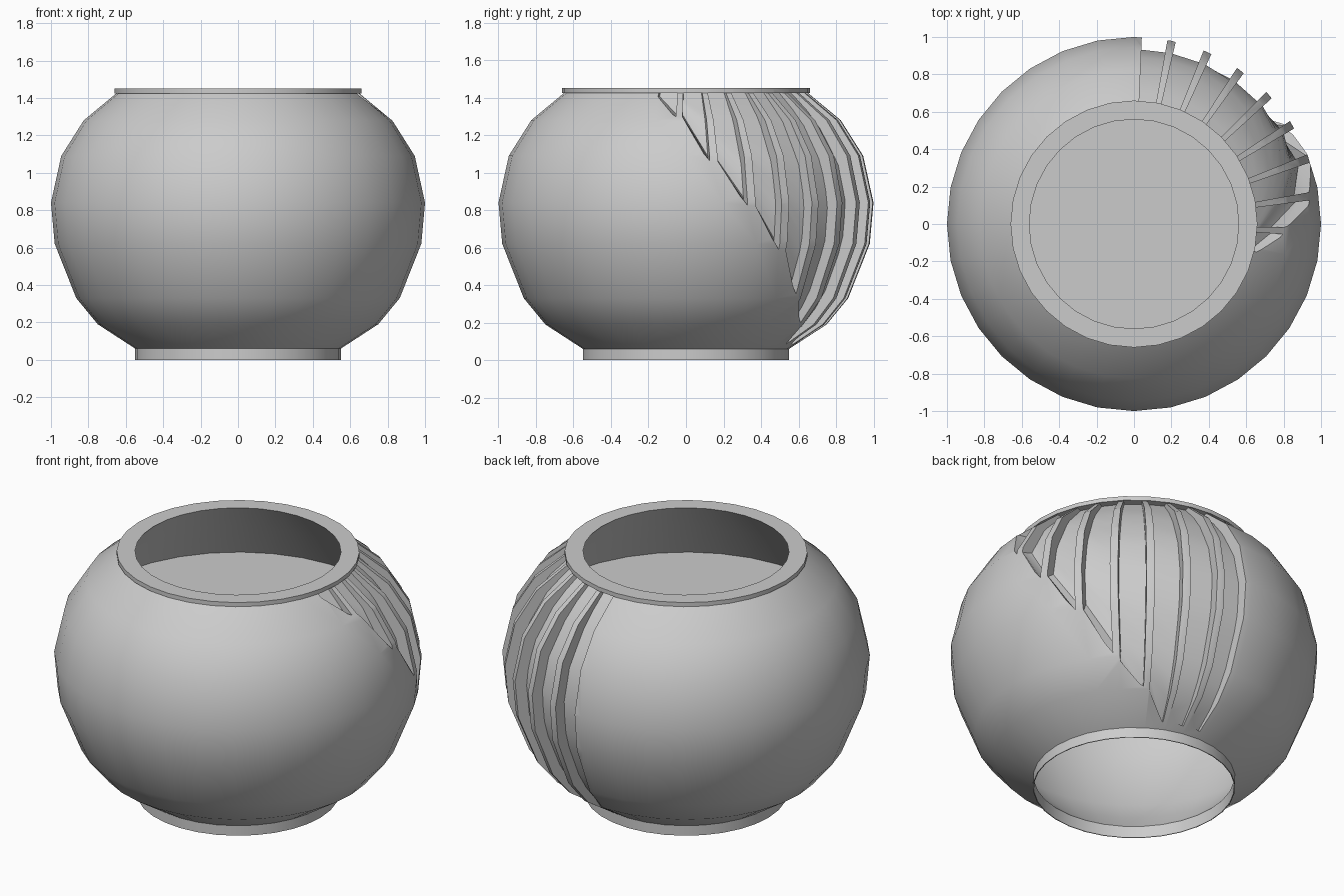
import bpy, bmesh, math

if "Cube" in bpy.data.objects:
    bpy.data.objects.remove(bpy.data.objects["Cube"])

SIDES = 32
RIM_Z = 1.43

# Closed wall profile (radius, z): inside of hollow base, foot, body, rim, neck, inner floor
PROFILE = [(0, 1.02), (.87, 1.02), (.905, .84), (.88, .62), (.765, .33), (.66, .19),
           (.545, .07), (.545, 0), (.55, 0), (.55, .06),
           (.75, .19), (.865, .33), (.98, .62), (1, .84), (.945, 1.09),
           (.825, 1.28), (.65, 1.425), (.66, 1.425), (.66, 1.45),
           (.56, 1.45), (.71, 1.27), (.87, 1.04), (0, 1.04)]

# Floor of the carved slots (radius, z)
RECESS = [(.53, .06), (.69, .19), (.80, .33), (.915, .62), (.935, .84),
          (.89, 1.05), (.76, 1.28), (.60, 1.44)]


def recess_radius(z):
    for (r0, z0), (r1, z1) in zip(RECESS, RECESS[1:]):
        if z <= z1:
            return r0 + (r1 - r0) * (z - z0) / (z1 - z0)
    return RECESS[-1][0]


def polar(r, deg, z):
    a = math.radians(deg)
    return (r * math.cos(a), r * math.sin(a), z)


def finish(bm, name):
    bmesh.ops.recalc_face_normals(bm, faces=bm.faces)
    mesh = bpy.data.meshes.new(name)
    bm.to_mesh(mesh)
    bm.free()
    obj = bpy.data.objects.new(name, mesh)
    bpy.context.collection.objects.link(obj)
    return obj


def lathe(name, profile):
    bm = bmesh.new()
    rings = []
    for r, z in profile:
        if r == 0:
            rings.append([bm.verts.new((0, 0, z))] * SIDES)
        else:
            rings.append([bm.verts.new(polar(r, 360 * i / SIDES, z)) for i in range(SIDES)])
    for a, b in zip(rings, rings[1:]):
        for i in range(SIDES):
            j = (i + 1) % SIDES
            corners = list(dict.fromkeys([a[i], a[j], b[j], b[i]]))
            bm.faces.new(corners)
    return finish(bm, name)


# Slot cutters: wedges whose pointed lower ends follow a falling diagonal
def add_slot(bm, deg0, deg1, rows=14):
    top = RIM_Z - .005

    def low(deg):
        return max(.085, .74 - .01 * deg, 1.22 - .0205 * deg)
    high_end = min(low(deg0) + (.05 if deg0 < 40 else .01), top - .02)
    levels = []
    for k in range(rows + 1):
        ring = []
        for deg, z0, radii in ((deg0, high_end, (0, 1)), (deg1, low(deg1), (1, 0))):
            z = z0 + (top - z0) * k / rows
            lip = .055 if k == 0 and deg == deg0 else 0
            for outer in radii:
                r = 1.2 if outer else recess_radius(z) + lip
                ring.append(bm.verts.new(polar(r, deg, z)))
        levels.append(ring)
    for a, b in zip(levels, levels[1:]):
        for i in range(4):
            j = (i + 1) % 4
            bm.faces.new((a[i], a[j], b[j], b[i]))
    bm.faces.new(levels[0][::-1])
    bm.faces.new(levels[-1])


bowl = lathe("bowl", PROFILE)

cut = bmesh.new()
STEP, HALF_RIB = 11.57, 1.3
for k in range(9):
    rib = 78.4 - STEP * (k - 1)          # rib on the upper side of the slot
    top = 87.6 if k == 0 else rib - HALF_RIB
    add_slot(cut, rib - STEP + HALF_RIB, top)
cutter = finish(cut, "slot_cutter")
cutter.hide_render = True

# Carve the ribbed panel
mod = bowl.modifiers.new("slots", 'BOOLEAN')
mod.operation = 'DIFFERENCE'
mod.solver = 'EXACT'
mod.object = cutter
bpy.context.view_layer.objects.active = bowl
bowl.select_set(True)
bpy.ops.object.modifier_apply(modifier=mod.name)
bpy.data.objects.remove(cutter)
bpy.ops.object.shade_smooth_by_angle(angle=math.radians(30))
